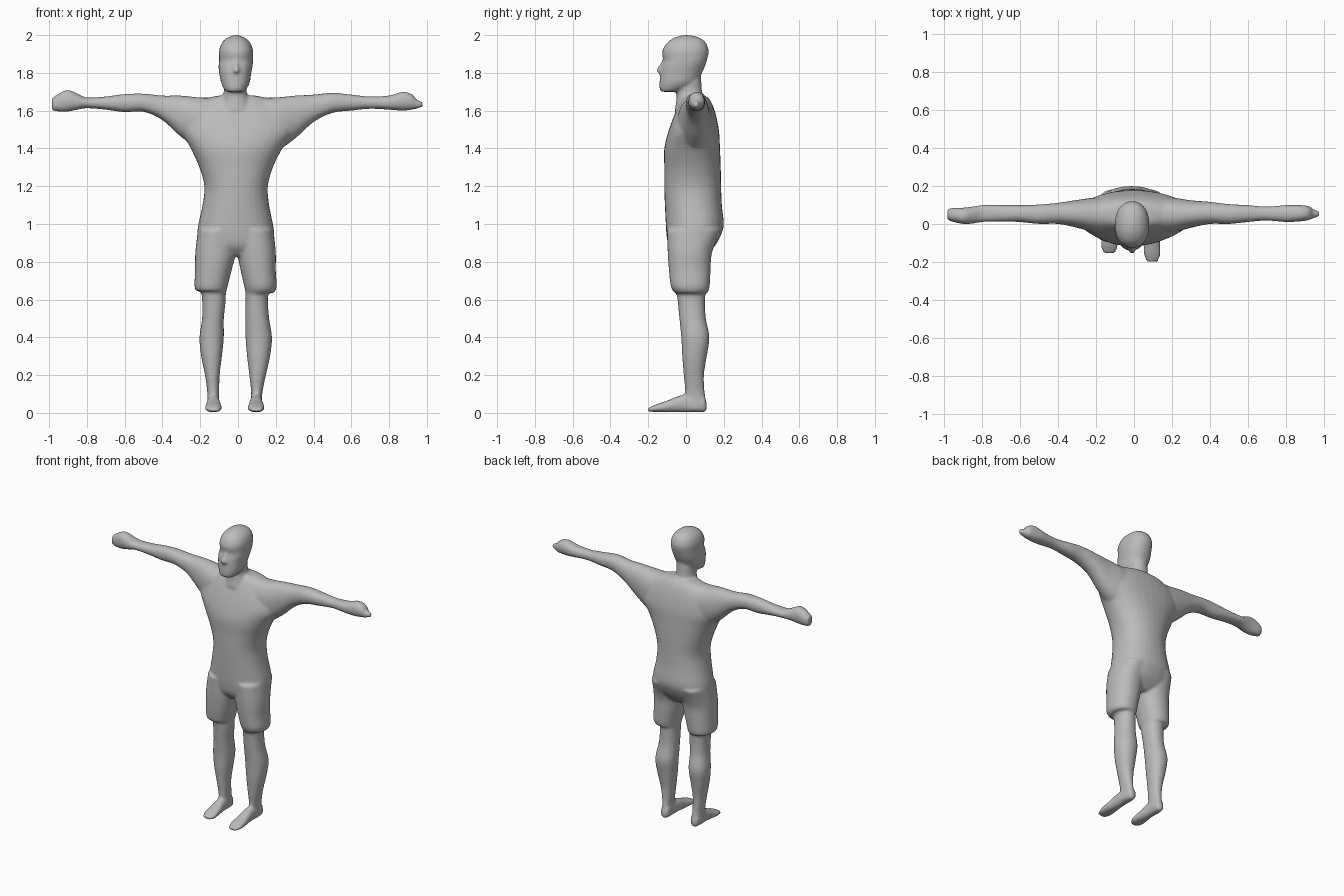
import bpy, bmesh, math

grey = bpy.data.materials.new("plain grey")
grey.diffuse_color = (0.5, 0.5, 0.5, 1)
bm = bmesh.new()


def smooth_rings(rings, steps=4):
    """Catmull-Rom interpolation between the given cross-sections."""
    out = []
    for i in range(len(rings) - 1):
        p0, p1 = rings[max(i - 1, 0)], rings[i]
        p2, p3 = rings[i + 1], rings[min(i + 2, len(rings) - 1)]
        for s in range(steps):
            t = s / steps
            out.append([b + 0.5 * t * (c - a + t * (2 * a - 5 * b + 4 * c - d + t * (3 * (b - c) + d - a)))
                        for a, b, c, d in zip(p0, p1, p2, p3)])
    return out + [list(rings[-1])]


def loft(rings, axis="z", power=2.2, sides=32):
    """Closed skin over rings of (position, u min, u max, v min, v max)."""
    loops = []
    for p, u0, u1, v0, v1 in smooth_rings(rings):
        loop = []
        for k in range(sides):
            a = 2 * math.pi * k / sides
            c, s = math.cos(a), math.sin(a)
            u = (u0 + u1) / 2 + (u1 - u0) / 2 * math.copysign(abs(c) ** (2 / power), c)
            v = (v0 + v1) / 2 + (v1 - v0) / 2 * math.copysign(abs(s) ** (2 / power), s)
            co = {"z": (u, v, p), "x": (p, u, v), "y": (u, p, v)}[axis]
            loop.append(bm.verts.new(co))
        loops.append(loop)
    faces = [bm.faces.new(loops[0][::-1]), bm.faces.new(loops[-1])]
    for a, b in zip(loops, loops[1:]):
        for k in range(sides):
            n = (k + 1) % sides
            faces.append(bm.faces.new((a[k], a[n], b[n], b[k])))
    bmesh.ops.recalc_face_normals(bm, faces=faces)


# head, nose and neck
loft([(1.70, -.06, .03, -.13, -.06), (1.715, -.075, .045, -.14, .0), (1.75, -.09, .063, -.14, .055),
      (1.80, -.10, .07, -.137, .085), (1.835, -.103, .077, -.13, .10), (1.865, -.10, .08, -.12, .11),
      (1.89, -.10, .08, -.125, .117), (1.92, -.10, .08, -.124, .12), (1.96, -.085, .065, -.10, .105),
      (1.987, -.055, .035, -.06, .07), (2.0, -.02, 0, -.015, .02)])
loft([(1.795, -.02, 0, -.14, -.1), (1.81, -.03, .01, -.157, -.1), (1.84, -.022, .002, -.142, -.1),
      (1.87, -.018, -.002, -.125, -.1)])
loft([(1.60, -.10, .08, -.06, .11), (1.66, -.085, .06, -.05, .10), (1.70, -.075, .045, -.05, .085),
      (1.78, -.07, .045, -.05, .08)])

# torso
loft([(.83, -.12, .10, -.05, .10), (.88, -.20, .18, -.09, .15), (.94, -.215, .192, -.103, .185),
      (1.0, -.21, .185, -.107, .2), (1.1, -.188, .165, -.112, .19), (1.2, -.178, .158, -.115, .186),
      (1.3, -.205, .185, -.115, .184), (1.4, -.25, .235, -.115, .18), (1.5, -.30, .30, -.09, .174),
      (1.6, -.27, .26, -.052, .152), (1.66, -.18, .17, -.02, .125), (1.68, -.1, .09, 0, .10)])

# arms and fists
left_arm = [(.1, -.04, .14, 1.42, 1.67), (.2, -.045, .14, 1.40, 1.67), (.3, -.02, .127, 1.46, 1.68),
            (.4, 0, .112, 1.55, 1.68), (.5, 0, .103, 1.594, 1.69), (.6, .01, .10, 1.592, 1.688),
            (.7, .012, .10, 1.605, 1.675), (.8, .01, .10, 1.613, 1.67), (.85, .002, .092, 1.605, 1.69),
            (.9, 0, .086, 1.595, 1.71), (.95, .01, .085, 1.595, 1.69), (.985, .022, .078, 1.602, 1.665)]
loft([(-r[0],) + r[1:] for r in left_arm], "x")
loft([(.1, -.04, .14, 1.42, 1.67), (.2, -.045, .14, 1.39, 1.67), (.3, -.02, .125, 1.45, 1.68),
      (.4, 0, .117, 1.54, 1.685), (.5, 0, .105, 1.588, 1.695), (.6, .01, .10, 1.60, 1.685),
      (.7, .018, .092, 1.61, 1.675), (.8, .01, .10, 1.605, 1.68), (.87, .013, .10, 1.60, 1.70),
      (.92, .02, .095, 1.605, 1.688), (.945, .03, .08, 1.61, 1.66), (.98, .04, .065, 1.62, 1.645)], "x")

# shorts, as (height, outer x, inner x, front y, back y)
loft([(.97, -.212, -.01, -.1, .185), (.85, -.226, -.012, -.097, .138), (.75, -.228, -.035, -.09, .13),
      (.67, -.23, -.055, -.08, .125), (.645, -.222, -.06, -.07, .118)])
loft([(.97, -.02, .188, -.1, .185), (.85, -.005, .20, -.097, .138), (.75, .015, .20, -.09, .13),
      (.67, .033, .205, -.08, .125), (.635, .04, .19, -.06, .115)])

# lower legs
depths = [(.72, -.06, .105), (.6, -.045, .10), (.5, -.035, .105), (.4, -.025, .124), (.3, -.02, .11),
          (.2, -.012, .095), (.1, -.005, .10), (.04, -.02, .112), (.012, -.02, .108)]
left = [(-.2, -.065), (-.19, -.065), (-.19, -.075), (-.204, -.075), (-.195, -.085), (-.175, -.097),
        (-.162, -.10), (-.165, -.10), (-.16, -.105)]
right = [(.04, .16), (.04, .158), (.04, .165), (.04, .18), (.048, .17), (.06, .148),
         (.07, .128), (.066, .128), (.07, .125)]
for widths in (left, right):
    loft([(d[0], w[0], w[1], d[1], d[2]) for d, w in zip(depths, widths)])

# feet, longer on one side
for x, toe in ((-.13, -.155), (.096, -.2)):
    s = (toe - .1) / -.255
    loft([(.105, x - .022, x + .022, .005, .06), (.09, x - .03, x + .03, .003, .09),
          (.1 - .1 * s, x - .034, x + .034, .003, .095), (.1 - .17 * s, x - .042, x + .042, .003, .065),
          (.1 - .22 * s, x - .044, x + .044, .004, .045), (toe, x - .03, x + .03, .008, .026)], "y")

# merge all parts into one soft skin
mesh = bpy.data.meshes.new("body")
bm.to_mesh(mesh)
bm.free()
mesh.materials.append(grey)
body = bpy.data.objects.new("body", mesh)
bpy.context.collection.objects.link(body)
remesh = body.modifiers.new("merge", "REMESH")
remesh.mode = "VOXEL"
remesh.voxel_size = 0.009
remesh.use_smooth_shade = True
soften = body.modifiers.new("soften", "SMOOTH")
soften.factor = 0.5
soften.iterations = 5
